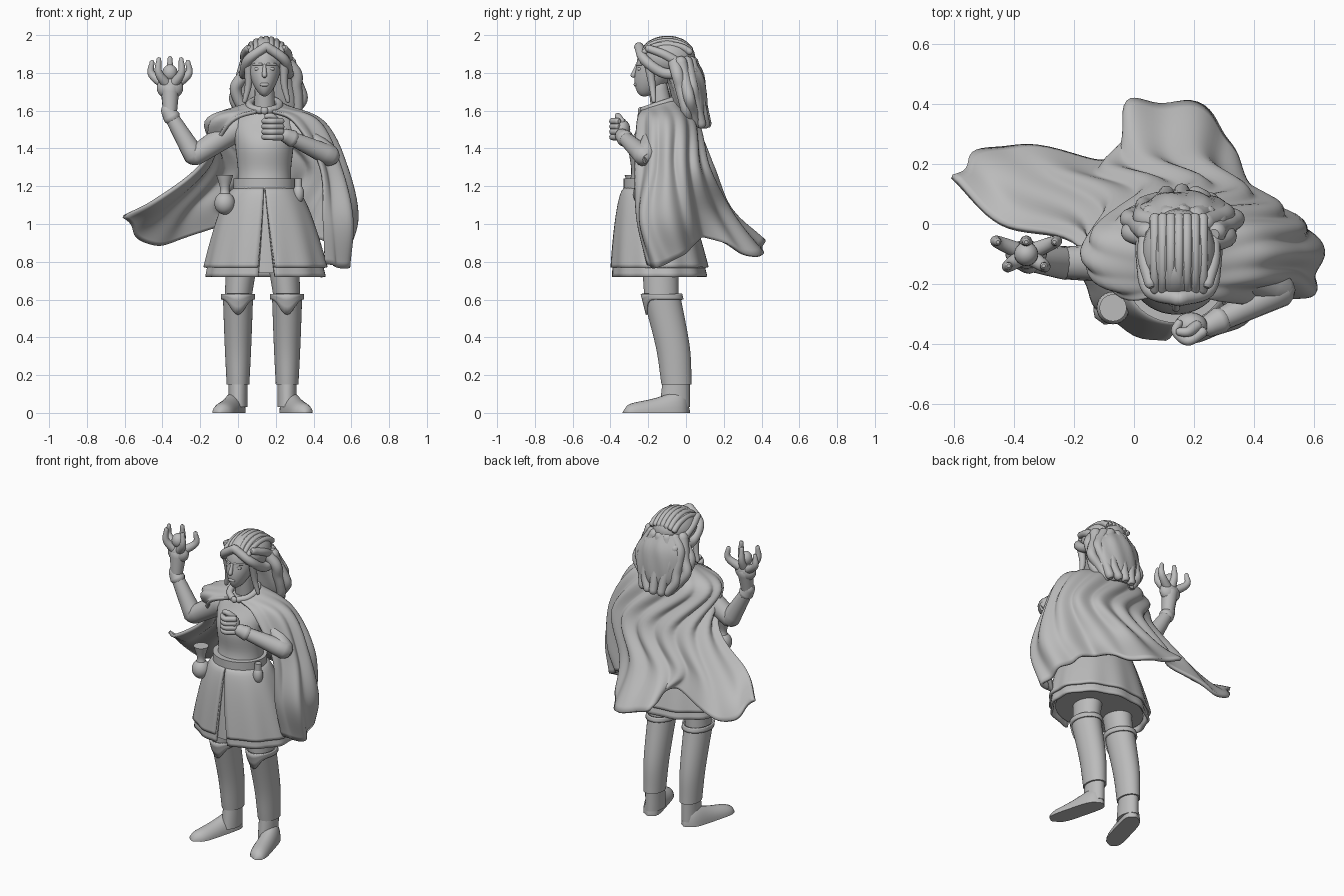
import bpy, bmesh
from math import sin, cos, pi, radians, sqrt
from mathutils import Vector

if "Cube" in bpy.data.objects:
    bpy.data.objects.remove(bpy.data.objects["Cube"])

grey = bpy.data.materials.new("stone_grey")
grey.use_nodes = True
grey.diffuse_color = (.5, .5, .5, 1)
grey.node_tree.nodes["Principled BSDF"].inputs["Base Color"].default_value = grey.diffuse_color

MID = .14
SIDES = ((-1, "right_"), (1, "left_"))


def spline(points, steps):
    """Smooth curve through points of any dimension."""
    knots = [Vector(point) for point in points]
    knots = [knots[0] * 2 - knots[1]] + knots + [knots[-1] * 2 - knots[-2]]
    curve = []
    for before, start, end, after in zip(knots, knots[1:], knots[2:], knots[3:]):
        leave, arrive = (end - before) / 2, (after - start) / 2
        for step in range(steps):
            t = step / steps
            ease = t * t * (3 - 2 * t)
            curve.append(start.lerp(end, ease) + leave * t * (1 - t) ** 2 - arrive * t * t * (1 - t))
    return curve + [knots[-2]]


def skin(name, rows, closed=True, thickness=0):
    """Surface over rows of points; closed rows are capped at both ends."""
    count = len(rows[0])
    bm = bmesh.new()
    grid = [[bm.verts.new(point) for point in row] for row in rows]
    for lower, upper in zip(grid, grid[1:]):
        for j in range(count if closed else count - 1):
            k = (j + 1) % count
            bm.faces.new((lower[j], lower[k], upper[k], upper[j]))
    if closed:
        bm.faces.new(grid[0])
        bm.faces.new(grid[-1])
    bmesh.ops.remove_doubles(bm, verts=bm.verts, dist=.0002)
    bmesh.ops.recalc_face_normals(bm, faces=bm.faces)
    for face in bm.faces:
        face.smooth = True
    mesh = bpy.data.meshes.new(name)
    bm.to_mesh(mesh)
    bm.free()
    mesh.set_sharp_from_angle(angle=radians(45))
    mesh.materials.append(grey)
    part = bpy.data.objects.new(name, mesh)
    bpy.context.collection.objects.link(part)
    if thickness:
        shell = part.modifiers.new("thickness", "SOLIDIFY")
        shell.thickness, shell.offset = thickness, 0


def ellipse(x, y, z, width, depth, sides=40, ripple=0):
    """Level ring of points, optionally with waves along its edge."""
    ring = []
    for j in range(sides):
        angle = 2 * pi * j / sides
        wave = 1 + ripple * sin(angle * 9 + z * 20)
        ring.append((x + width * wave * cos(angle), y + depth * wave * sin(angle), z))
    return ring


def loft(name, rings, ripple=0):
    skin(name, [ellipse(*ring, ripple=ripple) for ring in spline(rings, 6)])


def ball(name, centre, width, depth, height):
    x, y, z = centre
    rows = []
    for i in range(13):
        turn = pi * i / 12
        rows.append(ellipse(x, y, z - height * cos(turn), width * sin(turn), depth * sin(turn), 24))
    skin(name, rows)


def tube(name, points, start_radius, end_radius):
    """Round-ended tube along a smooth path, tapering from start to end."""
    path = spline(points, 6)
    side, rows, last = Vector((.3, .9, .2)), [], len(path) - 1
    for i, point in enumerate(path):
        along = (path[min(i + 1, last)] - path[max(i - 1, 0)]).normalized()
        side = (side - along * side.dot(along)).normalized()
        up = along.cross(side)
        radius = start_radius + (end_radius - start_radius) * i / last
        tips = [(0, 1)]
        if i == 0:
            tips = [(-.7, .5), (-.4, .8), (0, 1)]
        elif i == last:
            tips = [(0, 1), (.4, .8), (.7, .5)]
        for shift, size in tips:
            circle = ellipse(0, 0, shift * radius, radius * size, radius * size, 14)
            rows.append([point + side * u + up * v + along * w for u, v, w in circle])
    skin(name, rows)


# Legs, boots, pointed knee guards and feet
for s, side in SIDES:
    x = .13 + s * .13
    loft(side + "thigh", [(x - s * .03, -.14, .9, .09, .1), (x, -.13, .6, .07, .09)])
    loft(side + "boot", [(x, -.13, .62, .08, .1), (x, -.07, .35, .07, .09), (x, -.05, .15, .06, .08)])
    loft(side + "ankle", [(x, -.05, .2, .05, .07), (x, -.06, .03, .05, .08)])
    rows = []
    for level in (0, .3, .6, 1):
        row = []
        for px, py, pz in ellipse(x, -.13, .63, .085, .105):
            point_down = max(0, (-.13 - py) / .105) ** 6
            drop = level * (.03 + .08 * point_down)
            row.append((px, py + drop / 4, pz - drop))
        rows.append(row + row[:1])
    skin(side + "knee_guard", rows, closed=False, thickness=.01)
    rows = []
    for i in range(17):
        t = i / 16
        fullness = max(.1, sqrt(1 - abs(2 * t - 1) ** 5))
        toe_out = x + s * .095 * t
        tall = .055 + .1 * (1 - t) ** 2
        sole = ellipse(toe_out, 0, 0, .06 * fullness, tall * fullness, 24)
        rows.append([(px, .02 - t * .355, max(0, pz)) for px, pz, flat in sole])
    skin(side + "foot", rows)

# Bodice and belt
loft("bodice", [(MID, y, z, width, depth) for y, z, width, depth in (
    (-.18, 1.15, .15, .14), (-.17, 1.27, .14, .12), (-.16, 1.42, .155, .14), (-.14, 1.54, .16, .09),
    (-.13, 1.61, .06, .06))])
loft("belt", [(MID, -.18, z, .165, .15) for z in (1.17, 1.24)])


# Skirt: solid lining, then two layers split at the front
def skirt_ring(t, scale, lift):
    flare = t ** .6
    return MID + t * .01, t * .04 - .18, 1.19 - (.47 - lift) * t, (.15 + .17 * flare) * scale, (.14 + .11 * flare) * scale


def skirt_layer(name, scale, lift):
    rows = []
    for i in range(25):
        t = i / 24
        x, y, z, width, depth = skirt_ring(t, scale, lift)
        gap = .02 + t * .12
        row = []
        for j in range(73):
            angle = gap + (pi - gap) * j / 36
            pleat = 1 + t * .02 * sin(angle * 11)
            row.append((x + width * pleat * sin(angle), y - depth * pleat * cos(angle), z))
        rows.append(row)
    skin(name, rows, closed=False, thickness=.015)


loft("skirt_lining", [skirt_ring(i / 8, .89, .02) for i in range(9)])
skirt_layer("under_skirt", .97, 0)
skirt_layer("over_skirt", 1, .05)

# Pouch and vial hanging from the belt
ball("pouch", (-.07, -.28, 1.11), .055, .055, .06)
loft("pouch_neck", [(-.07, -.28, z, r, r) for z, r in ((1.15, .03), (1.19, .025), (1.26, .045))])
ball("vial", (.32, -.25, 1.16), .03, .03, .05)
loft("vial_neck", [(.32, -.25, z, .02, .02) for z in (1.19, 1.24)])

# Arms and cuffs: right one raised, left one folded across the chest
right_wrist, left_wrist = Vector((-.36, -.12, 1.58)), Vector((.27, -.33, 1.46))
right_elbow, left_elbow = Vector((-.23, -.13, 1.36)), Vector((.49, -.22, 1.36))
for side, shoulder_x, elbow, wrist in (("right_", 0, right_elbow, right_wrist), ("left_", .28, left_elbow, left_wrist)):
    tube(side + "upper_arm", [(shoulder_x, -.13, 1.51), elbow], .07, .055)
    tube(side + "forearm", [elbow, wrist], .057, .036)
    reach = (wrist - elbow).normalized()
    tube(side + "cuff", [wrist - reach * .02, wrist + reach * .03], .046, .036)

# Raised hand with spread, curled fingers
palm = Vector((-.36, -.1, 1.72))
tube("right_wrist", [right_wrist, palm], .036, .05)
ball("right_palm", palm, .07, .045, .06)
for i in range(5):
    angle = pi * (i + .5) / 5
    spread = Vector((cos(angle) / 10, (-1) ** i * .04, .13 + sin(angle) * .03))
    knuckle = palm + Vector((spread.x, spread.y, spread.z / 2))
    tube("raised_finger", [palm, knuckle, palm + spread], .03, .012)
ball("held_stone", palm + Vector((0, 0, .08)), .04, .04, .045)

# Closed hand at the chest
ball("left_palm", (.19, -.34, 1.5), .055, .045, .055)
for i in range(4):
    z = 1.46 + i * .028
    tube("curled_finger", [(.23, -.36, z), (.18, -.39, z), (MID, -.36, z), (.15, -.33, z)], .018, .014)
tube("left_thumb", [(.21, -.34, 1.54), (.18, -.36, 1.57), (.15, -.36, 1.57)], .02, .014)

# Neck and head, with the jaw narrowing and moving forward
tube("neck", [(MID, -.12, 1.56), (MID, -.15, 1.74)], .06, .05)
rows = []
for i in range(25):
    turn = pi * i / 24
    jaw = max(0, cos(turn))
    width, depth = .09 * sin(turn) * (1 - jaw * .3), .118 * sin(turn) * (1 - jaw / 4)
    rows.append(ellipse(MID, -.145 - jaw * .075, 1.83 - .155 * cos(turn), width, depth))
skin("head", rows)

# Face
tube("nose", [(MID, -.26, 1.84), (MID, -.28, 1.785)], .008, .014)
ball("lips", (MID, -.266, 1.738), .024, .011, .011)
for s, side in SIDES:
    ball(side + "eye", (MID + s * .036, -.243, 1.82), .018, .014, .011)
    tube(side + "brow", [(MID + s * .015, -.26, 1.845), (MID + s * .06, -.235, 1.845)], .007, .006)

# Hair: crown, long wavy mass, strands and locks
ball("crown_hair", (.15, -.1, 1.88), .125, .15, .11)
loft("back_hair", [(.15, -.05, 1.88, .11, .1), (.16, 0, 1.77, .16, .1), (.17, .03, 1.6, .15, .08),
                   (.17, .05, 1.52, .05, .03)], ripple=.04)
for i in range(7):
    across = i / 3 - 1
    strand = []
    for k in range(6):
        turn = pi * (k + 1) / 7
        strand.append((.15 + across * .08, -.1 - .135 * cos(turn), 1.88 + (.1 - .03 * across ** 2) * sin(turn)))
    tube("crown_strand", strand, .015, .018)
for s, side in SIDES:
    part, temple, ear = .15, .15 + s * .095, .15 + s * .115
    tube(side + "forehead_lock", [(part, -.25, 1.94), (temple, -.22, 1.87), (ear, -.12, 1.8), (ear, -.02, 1.8)], .025, .03)
    tube(side + "braid", [(temple, -.2, 1.93), (ear, -.1, 1.89), (temple, .04, 1.8)], .02, .028)
    tube(side + "temple_lock", [(temple, -.2, 1.86), (temple, -.18, 1.74), (ear, -.17, 1.65)], .026, .012)
for i in range(9):
    angle = pi * (i * .15 - .1)
    lock = []
    for k in range(6):
        t = k / 5
        spread = .1 + .07 * sin(pi * t) + .015 * sin(i * 2 + k * 2)
        lock.append((.16 + spread * cos(angle), .08 * t - .04 + .07 * sin(angle), 1.86 - t / 3))
    tube("back_lock", lock, .035, .026)


# Cape: rows run from the left front edge around the back to the right one
def cape_row(x, y, z, width, depth, first, last, tilt):
    row = []
    for i in range(9):
        angle = radians(first + (last - first) * i / 8)
        row.append((x + width * cos(angle), y + depth * sin(angle), z + tilt * sin(angle)))
    return row


collar = cape_row(MID, -.14, 1.63, .08, .09, -75, 255, .03)
shoulder = cape_row(MID, -.11, 1.54, .3, .16, -60, 235, 0)
middle = cape_row(.18, -.09, 1.3, .38, .22, -50, 172, 0)
lower = [(.44, -.25, 1.03), (.59, -.22, 1.03), (.6, -.04, 1.04), (.43, .07, 1.06), (.24, .21, 1.07),
         (.02, .22, 1.08), (-.12, .17, 1.1), (-.33, .16, 1.06), (-.44, 0, 1.12)]
hem = [(.46, -.2, .79), (.57, -.15, .77), (.53, 0, .85), (.38, .1, .93), (.26, .36, .83), (-.01, .4, .91),
       (-.06, .22, 1), (-.44, .26, .89), (-.61, .16, 1.04)]
rows = []
for j, column in enumerate(zip(*[spline(row, 14) for row in (collar, shoulder, middle, lower, hem)])):
    line = []
    for i, point in enumerate(spline(column, 8)):
        outward = Vector((point.x - MID, point.y + .12, 0)).normalized()
        line.append(point + outward * min(.014, i / 900) * sin(j * .56 + sin(i / 10)))
    rows.append(line)
skin("cape", rows, closed=False, thickness=.02)
tube("cape_collar", collar, .02, .02)
ball("cape_clasp", (MID, -.24, 1.6), .02, .015, .02)
